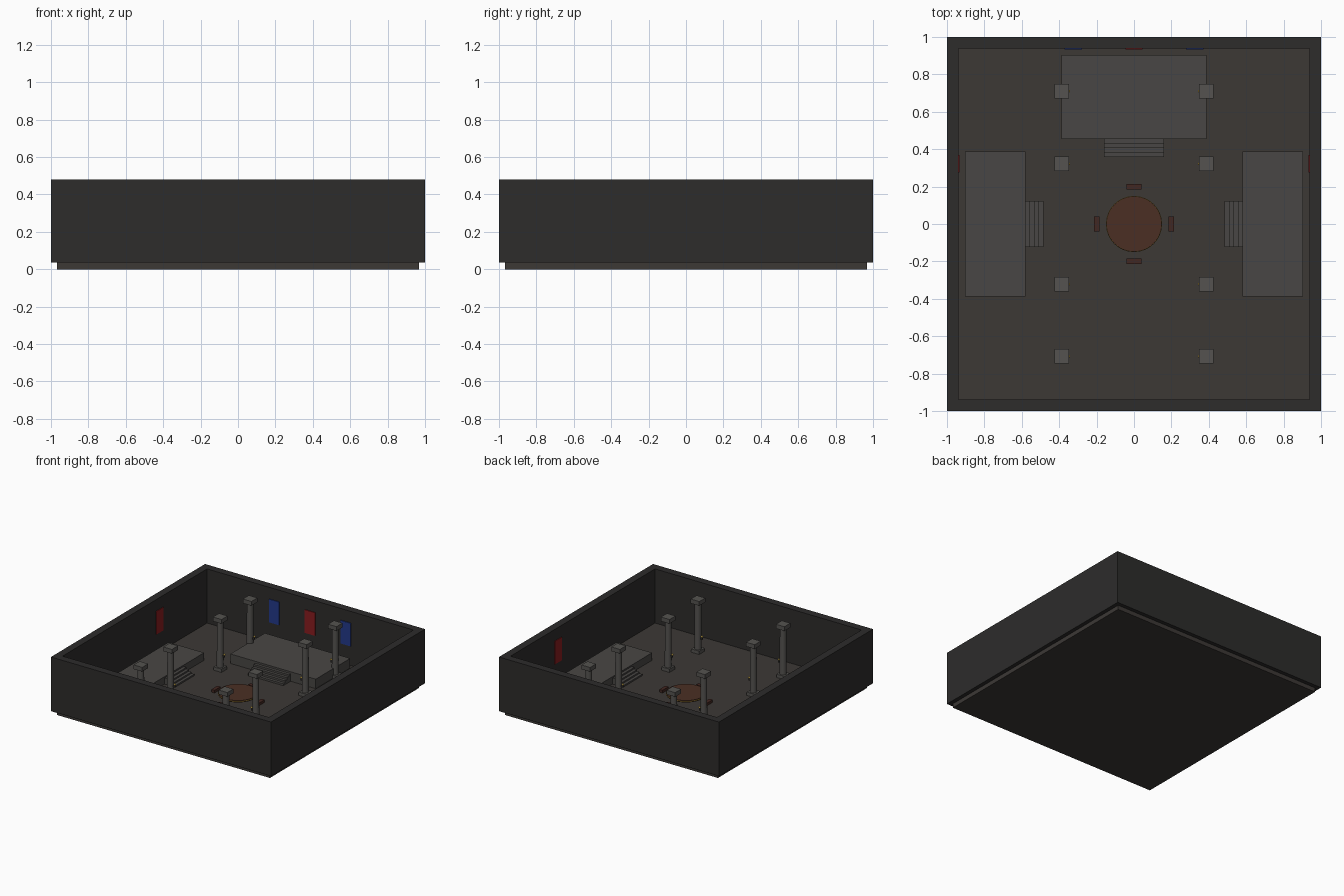
import bpy
from math import pi, cos, sin

if "Cube" in bpy.data.objects:
    bpy.data.objects.remove(bpy.data.objects["Cube"])

FLOOR = 0.035


def mat(name, r, g, b):
    m = bpy.data.materials.new(name)
    m.diffuse_color = (r, g, b, 1)
    m.use_nodes = True
    m.node_tree.nodes["Principled BSDF"].inputs["Base Color"].default_value = m.diffuse_color
    return m


WALL = mat("dark_stone", 0.026, 0.025, 0.024)
GROUND = mat("floor_stone", 0.045, 0.040, 0.036)
STONE = mat("platform_stone", 0.066, 0.062, 0.058)
PILLAR = mat("column_stone", 0.090, 0.086, 0.080)
WOOD = mat("wood", 0.07, 0.028, 0.017)
BENCH = mat("bench_wood", 0.055, 0.020, 0.015)
GOLD = mat("brass", 0.30, 0.18, 0.03)
FLAME = mat("flame", 0.9, 0.6, 0.1)
RED = mat("red_cloth", 0.25, 0.012, 0.014)
BLUE = mat("blue_cloth", 0.016, 0.04, 0.25)


def finish(name, m):
    o = bpy.context.object
    o.name = name
    o.data.materials.append(m)
    return o


def box(name, x0, x1, y0, y1, z0, z1, m):
    bpy.ops.mesh.primitive_cube_add(
        size=1, location=((x0 + x1) / 2, (y0 + y1) / 2, (z0 + z1) / 2))
    o = finish(name, m)
    o.scale = (x1 - x0, y1 - y0, z1 - z0)
    return o


def cyl(name, x, y, z0, z1, r0, r1, m, n=16):
    bpy.ops.mesh.primitive_cone_add(
        vertices=n, radius1=r0, radius2=r1, depth=z1 - z0,
        location=(x, y, (z0 + z1) / 2))
    o = finish(name, m)
    bpy.ops.object.shade_smooth_by_angle()
    return o


# Floor slab and the overhanging walls
box("floor", -0.968, 0.968, -0.968, 0.968, 0, FLOOR, GROUND)
T, H, I = FLOOR, 0.48, 0.938
for s, n in ((-1, "a"), (1, "b")):
    y0, y1 = sorted((s * I, s))
    box("long_wall_" + n, -1, 1, y0, y1, T, H, WALL)
    box("side_wall_" + n, y0, y1, -I, I, T, H, WALL)

# Back platform with its stairs
STEP = 0.024
box("back_platform", -0.388, 0.388, 0.455, 0.903, FLOOR, 0.113, STONE)
for i in range(4):
    top = FLOOR + 0.078 * (4 - i) / 5
    y1 = 0.455 - i * STEP
    box("back_step", -0.16, 0.16, y1 - STEP, y1, FLOOR, top, STONE)

# Side platforms with their stairs
for s in (-1, 1):
    x0, x1 = sorted((s * 0.58, s * 0.903))
    box("side_platform", x0, x1, -0.388, 0.388, FLOOR, 0.097, STONE)
    for i in range(4):
        top = FLOOR + 0.062 * (4 - i) / 5
        a = 0.58 - i * STEP
        x0, x1 = sorted((s * a, s * (a - STEP)))
        box("side_step", x0, x1, -0.124, 0.124, FLOOR, top, STONE)

# Columns with plinth, capital and inward torch
for s in (-1, 1):
    for y in (-0.708, -0.322, 0.322, 0.71):
        x = s * 0.387
        box("column_base", x - .036, x + .036, y - .036, y + .036,
            FLOOR, 0.062, PILLAR)
        cyl("column_shaft", x, y, 0.062, 0.44, 0.027, 0.025, PILLAR)
        box("column_capital", x - .039, x + .039, y - .039, y + .039,
            0.437, 0.472, PILLAR)
        tx = s * 0.349
        a, b = sorted((s * 0.365, s * 0.345))
        box("torch_bracket", a, b, y - .004, y + .004, 0.145, 0.16, WALL)
        bpy.ops.mesh.primitive_uv_sphere_add(
            segments=10, ring_count=6, radius=0.008, location=(tx, y, 0.168))
        finish("torch_flame", FLAME)
        bpy.ops.object.shade_smooth_by_angle()

# Round table with brass rim
cyl("table_pedestal", 0, 0, FLOOR, 0.062, 0.05, 0.04, WOOD)
cyl("table_top", 0, 0, 0.060, 0.076, 0.147, 0.147, WOOD, 32)
bpy.ops.mesh.primitive_torus_add(
    major_segments=32, minor_segments=6, major_radius=0.146,
    minor_radius=0.004, location=(0, 0, 0.068))
finish("table_rim", GOLD)

# Four benches round the table
for i in range(4):
    a = i * pi / 2
    x, y = 0.2 * cos(a), 0.2 * sin(a)
    hx, hy = (0.015, 0.04) if i % 2 == 0 else (0.04, 0.015)
    box("bench", x - hx, x + hx, y - hy, y + hy, FLOOR, 0.057, BENCH)

# Wall banners
for x, m in ((-0.325, BLUE), (0, RED), (0.325, BLUE)):
    box("back_banner", x - .046, x + .046, 0.932, 0.939, 0.195, 0.385, m)
for s in (-1, 1):
    x0, x1 = sorted((s * 0.933, s * 0.939))
    box("side_banner", x0, x1, 0.276, 0.368, 0.195, 0.385, RED)
